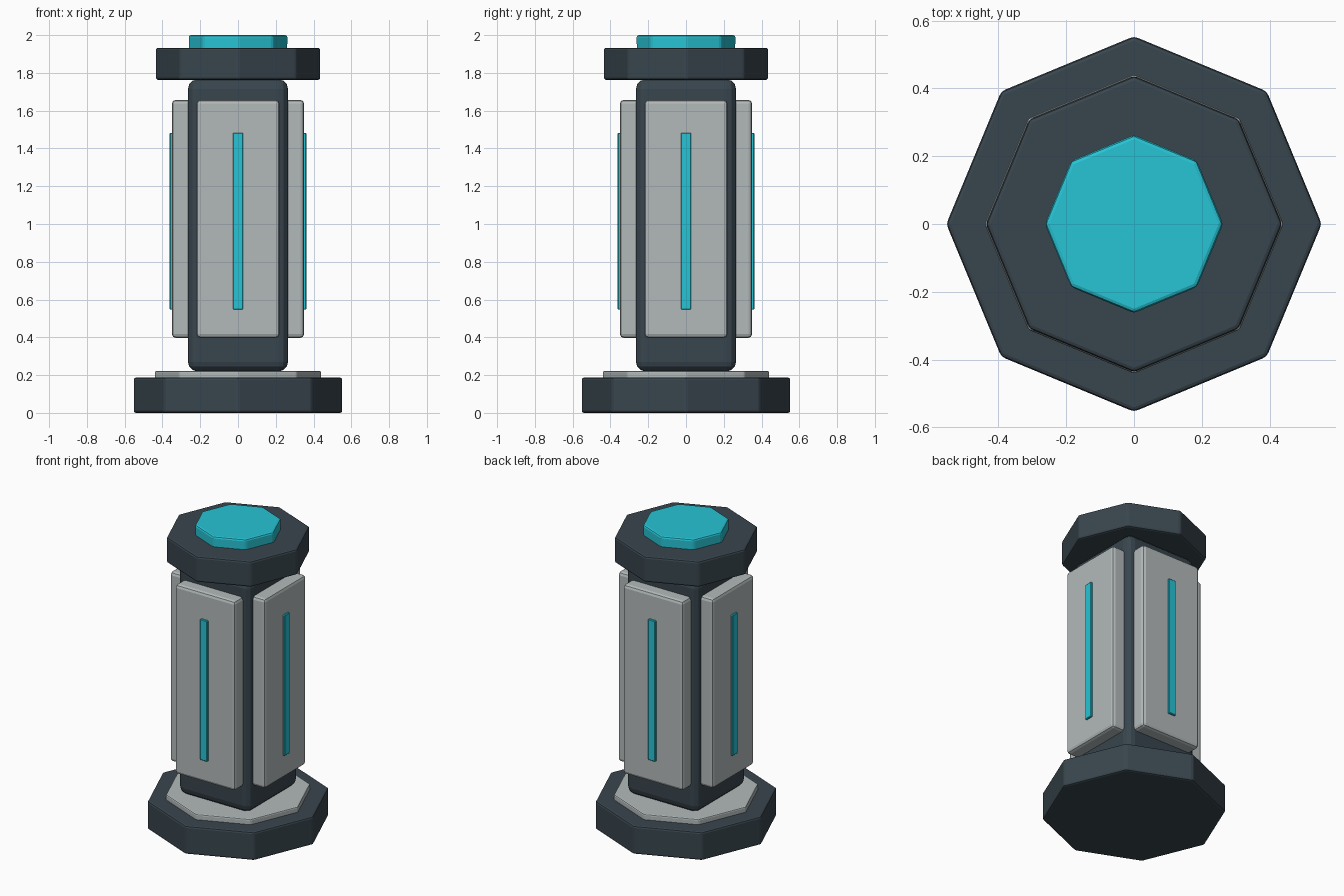
import bpy
from math import pi, sin, cos
from mathutils import Matrix

if "Cube" in bpy.data.objects:
    bpy.data.objects.remove(bpy.data.objects["Cube"])


def material(name, color):
    m = bpy.data.materials.new(name)
    m.diffuse_color = color
    m.use_nodes = True
    m.node_tree.nodes["Principled BSDF"].inputs["Base Color"].default_value = m.diffuse_color
    return m


DARK = material("dark_metal", (0.04, 0.06, 0.075, 1))
LIGHT = material("light_metal", (0.45, 0.49, 0.49, 1))
CYAN = material("cyan_glow", (0.02, 0.55, 0.66, 1))


def finish(name, mat, bevel, segments=2):
    ob = bpy.context.object
    ob.name = ob.data.name = name
    ob.data.materials.append(mat)
    mod = ob.modifiers.new("Bevel", 'BEVEL')
    mod.width = bevel
    mod.segments = segments
    mod.limit_method = 'ANGLE'
    mod.angle_limit = pi / 6
    return ob


def octagon(name, radius, z0, z1, mat, bevel):
    bpy.ops.mesh.primitive_cylinder_add(vertices=8, radius=radius, depth=z1 - z0,
                                        location=(0, 0, (z0 + z1) / 2))
    return finish(name, mat, bevel)


def box(name, lo, hi, turn, mat, bevel, segments=2):
    # Box between two corners, turned about the z axis
    bpy.ops.mesh.primitive_cube_add(size=1)
    size = [b - a for a, b in zip(lo, hi)]
    mid = [(a + b) / 2 for a, b in zip(lo, hi)]
    bpy.context.object.data.transform(
        Matrix.Rotation(turn, 4, 'Z') @ Matrix.Translation(mid) @ Matrix.Diagonal((*size, 1)))
    return finish(name, mat, bevel, segments)


# Stacked octagonal plates
octagon("base", 0.554, 0.0, 0.187, DARK, 0.012)
octagon("collar", 0.441, 0.15, 0.222, LIGHT, 0.008)
octagon("cap", 0.437, 1.763, 1.933, DARK, 0.012)
octagon("top_light", 0.263, 1.90, 2.0, CYAN, 0.012)

# Square core
box("core", (-0.265, -0.265, 0.22), (0.265, 0.265, 1.765), 0, DARK, 0.05, 3)

# Armour panel and light strip on each side
for i, side in enumerate(("front", "right", "back", "left")):
    turn = i * pi / 2
    box(side + "_panel", (-0.22, -0.35, 0.397), (0.22, -0.23, 1.657), turn, LIGHT, 0.02)
    box(side + "_strip", (-0.027, -0.362, 0.547), (0.027, -0.33, 1.483), turn, CYAN, 0.004, 1)
